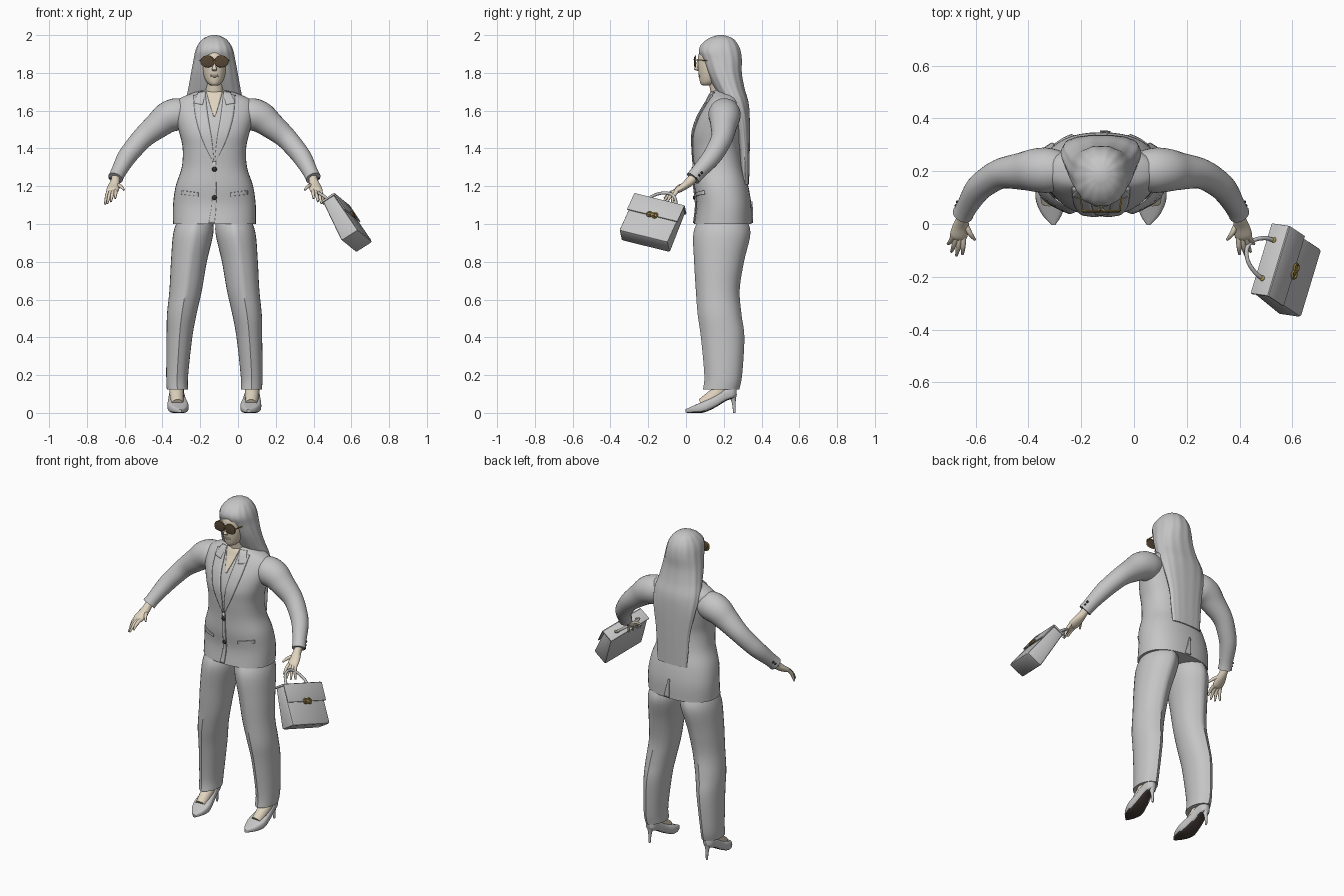
import bpy, bmesh, math
from mathutils import Vector, Matrix
from mathutils.bvhtree import BVHTree

cube = bpy.data.objects.get("Cube")
if cube:
    bpy.data.objects.remove(cube, do_unlink=True)

CX = -0.125  # body centre line


def material(name, r, g, b):
    m = bpy.data.materials.new(name)
    m.use_nodes = True
    m.diffuse_color = (r, g, b, 1)
    m.node_tree.nodes["Principled BSDF"].inputs["Base Color"].default_value = (r, g, b, 1)
    return m


GREY = material("suit grey", .56, .56, .56)
SKIN = material("skin", .75, .66, .52)
LENS = material("smoked lens", .09, .06, .035)
GOLD = material("gold", .4, .27, .06)
DARK = material("dark button", .03, .03, .03)
SOLE = material("dark sole", .06, .045, .04)


def finish(name, bm, mat, matrix=None, angle=50):
    bmesh.ops.recalc_face_normals(bm, faces=bm.faces)
    me = bpy.data.meshes.new(name)
    if matrix:
        bm.transform(matrix)
    bm.to_mesh(me)
    bm.free()
    me.materials.append(mat)
    for p in me.polygons:
        p.use_smooth = True
    me.set_sharp_from_angle(angle=math.radians(angle))
    ob = bpy.data.objects.new(name, me)
    bpy.context.collection.objects.link(ob)
    return ob


def smooth_keys(keys, steps):
    """Catmull-Rom interpolation of number tuples."""
    out = []
    for i in range(len(keys) - 1):
        a, b = keys[max(i - 1, 0)], keys[i]
        c, d = keys[i + 1], keys[min(i + 2, len(keys) - 1)]
        for k in range(steps):
            t = k / steps
            out.append([q + .5 * t * (r - p + t * (2 * p - 5 * q + 4 * r - s + t * (3 * (q - r) + s - p)))
                        for p, q, r, s in zip(a, b, c, d)])
    return out + [list(keys[-1])]


def loft(name, keys, mat, axis="z", side=1, n=28, steps=5, power=2.0, crease=0.0, ripple=0.0, matrix=None, cx=CX):
    """Skin rings given as x, y, z, radius, radius; axis is z, y or along the path."""
    rows = smooth_keys([k if len(k) == 5 else (*k, k[3]) for k in keys], steps)
    pts = [Vector((cx + side * r[0], r[1], r[2])) for r in rows]
    # The path frame leans on the axis the path moves along least
    spans = [max(p[i] for p in pts) - min(p[i] for p in pts) for i in range(3)]
    ref = Vector([float(i == spans.index(min(spans))) for i in range(3)])
    bm = bmesh.new()
    rings = []
    for i, (p, r) in enumerate(zip(pts, rows)):
        u, v = Vector((1, 0, 0)), Vector((0, 1, 0))
        if axis == "y":
            v = Vector((0, 0, 1))
        elif axis == "path":
            t = (pts[min(i + 1, len(pts) - 1)] - pts[max(i - 1, 0)]).normalized()
            u = t.cross(ref).normalized()
            v = u.cross(t)
        ring = []
        for j in range(n):
            a = math.tau * j / n
            c, s = math.cos(a), math.sin(a)
            k = 1 + ripple * math.cos(14 * a)
            ring.append(bm.verts.new(p + u * k * r[3] * math.copysign(abs(c) ** (2 / power), c)
                                     + v * (k * r[4] * math.copysign(abs(s) ** (2 / power), s) + crease * s ** 61)))
        rings.append(ring)
    for a, b in zip(rings, rings[1:]):
        for j in range(n):
            bm.faces.new((a[j], a[(j + 1) % n], b[(j + 1) % n], b[j]))
    bm.faces.new(rings[0])
    bm.faces.new(rings[-1])
    return finish(name, bm, mat, matrix)


def ball(name, loc, size, mat, matrix=None):
    bm = bmesh.new()
    bmesh.ops.create_uvsphere(bm, u_segments=16, v_segments=10, radius=1)
    bm.transform(Matrix.Translation(loc) @ Matrix.Diagonal((*size, 1)))
    return finish(name, bm, mat, matrix)


def hoop(name, loc, rx, rz, thick, mat, matrix=None):
    pts = [(loc[0] + rx * math.cos(a), loc[1], loc[2] + rz * math.sin(a), thick)
           for a in (math.tau * i / 24 for i in range(25))]
    return loft(name, pts, mat, "path", n=6, steps=1, cx=0, matrix=matrix)


# Jacket body
torso = loft("jacket", [(0, .195, 1.0, .219, .152), (0, .2, 1.1, .219, .146), (0, .187, 1.2, .205, .143),
                        (0, .172, 1.3, .173, .13), (0, .162, 1.4, .168, .127), (0, .165, 1.48, .185, .131),
                        (0, .18, 1.56, .207, .122), (0, .193, 1.62, .214, .102), (0, .2, 1.66, .19, .085),
                        (0, .2, 1.69, .125, .07), (0, .2, 1.71, .065, .05)], GREY, power=2.3, n=40)
surface = BVHTree.FromPolygons([v.co.copy() for v in torso.data.vertices],
                               [tuple(p.vertices) for p in torso.data.polygons])


def patch(name, left, right, mat, off=.004, side=1, front=True):
    """Thin plate laid on the jacket between two edges of (x, z) points."""
    d = 1 if front else -1
    bm = bmesh.new()
    rows = []
    for a, b in zip(smooth_keys(left, 6), smooth_keys(right, 6)):
        row = []
        for k in range(7):
            x = CX + side * (a[0] + (b[0] - a[0]) * k / 6)
            z = a[1] + (b[1] - a[1]) * k / 6
            hit = surface.ray_cast(Vector((x, -d, z)), Vector((0, d, 0)))[0]
            row.append(bm.verts.new((x, (hit.y if hit else .15) - d * off, z)))
        rows.append(row)
    for a, b in zip(rows, rows[1:]):
        for k in range(6):
            bm.faces.new((a[k], a[k + 1], b[k + 1], b[k]))
    ob = finish(name, bm, mat)
    mod = ob.modifiers.new("thickness", "SOLIDIFY")
    mod.thickness = .006
    mod.offset = 0


# Neckline, front closure and back vent
patch("neckline_skin", [(-.043, 1.7), (-.026, 1.64), (-.004, 1.57)], [(.043, 1.7), (.026, 1.64), (.004, 1.57)], SKIN, .003)
patch("front_overlap", [(-.01, 1.33), (-.012, 1.12), (-.03, 1.005)], [(.008, 1.33), (.01, 1.12), (.0, 1.005)], GREY)
patch("back_vent_flap", [(-.004, 1.12), (-.004, 1.005)], [(.004, 1.12), (.035, 1.005)], GREY, front=False)
for z in (1.29, 1.14):
    y = surface.ray_cast(Vector((CX, -1, z)), Vector((0, 1, 0)))[0].y
    ball("jacket_button", (CX, y - .007, z), (.013, .007, .013), DARK)

for s, label in ((1, "left"), (-1, "right")):
    # Lapel, collar and pocket flap
    patch(label + "_lapel", [(.048, 1.695), (.035, 1.58), (.014, 1.45), (.002, 1.33)],
          [(.11, 1.68), (.1, 1.57), (.065, 1.45), (.008, 1.33)], GREY, .004, s)
    patch(label + "_collar", [(.046, 1.7), (.062, 1.63)], [(.085, 1.697), (.11, 1.64)], GREY, .006, s)
    patch(label + "_pocket_flap", [(.085, 1.165), (.085, 1.147)], [(.175, 1.178), (.175, 1.157)], GREY, .003, s)

    # Sleeve with cuff buttons
    loft(label + "_sleeve", [(.12, .2, 1.59, .065), (.19, .203, 1.583, .084), (.245, .204, 1.565, .083),
                             (.3, .2, 1.523, .071), (.375, .192, 1.46, .058), (.43, .163, 1.398, .053),
                             (.47, .128, 1.345, .049), (.508, .066, 1.275, .04), (.524, .037, 1.242, .04)],
         GREY, "path", s)
    for k in range(3):
        ball(label + "_cuff_button", (CX + s * (.543 + .005 * k), .083 - .014 * k, 1.272 - .014 * k),
             (.007, .007, .007), DARK)

    # Hand: palm, thumb and fingers
    loft(label + "_palm", [(.52, .05, 1.255, .023), (.525, .02, 1.225, .024), (.532, -.01, 1.2, .02, .031),
                           (.54, -.045, 1.178, .016, .033), (.543, -.06, 1.168, .008, .022)], SKIN, "path", s, n=16)
    tips = [(.478, -.06, 1.18), (.525, -.115, 1.135), (.548, -.12, 1.118), (.567, -.105, 1.108), (.58, -.075, 1.103)]
    for k, tip in enumerate(tips):
        base = Vector((.508 + .013 * k, -.045, 1.178)) if k else Vector((.515, 0, 1.207))
        end = Vector(tip)
        mid = base.lerp(end, .5) + Vector((0, -.006, .006))
        loft(label + ("_finger" if k else "_thumb"), [(*base, .011), (*mid, .0095), (*end, .005)],
             SKIN, "path", s, n=8, steps=4)

    # Trouser leg with pressed crease
    loft(label + "_trouser_leg", [(.196, .186, .125, .056, .088), (.197, .197, .2, .058, .092),
                                  (.185, .194, .4, .068, .107), (.173, .178, .52, .078, .108),
                                  (.152, .168, .65, .086, .108), (.135, .175, .8, .095, .124),
                                  (.112, .19, .95, .106, .143), (.1, .195, 1.03, .09, .115)],
         GREY, "z", s, n=32, crease=.008)

    # Foot and pointed pump
    loft(label + "_foot", [(.195, .085, .045, .032), (.198, .135, .08, .036), (.2, .18, .12, .038), (.2, .195, .2, .034)],
         SKIN, "path", s, n=16)
    shoe = loft(label + "_shoe", [(.18, -.003, .01, .007, .009), (.186, .035, .018, .037, .018),
                                  (.192, .09, .031, .055, .03), (.197, .15, .058, .048, .032),
                                  (.2, .21, .096, .038, .034), (.2, .25, .11, .03, .032),
                                  (.2, .268, .112, .012, .02)], GREY, "y", s, n=24, power=3.4)
    shoe.data.materials.append(SOLE)
    for p in shoe.data.polygons:
        p.material_index = int(p.normal.z < -.75)
    loft(label + "_heel", [(.2, .245, .1, .024), (.2, .252, .06, .011), (.2, .256, 0, .006)], GREY, "z", s, n=12)

    # Sunglass lens, frame and temple
    x = .037
    loft(label + "_lens", [(x, .043, 1.86, .026, .022), (x, .045, 1.86, .034, .028), (x, .051, 1.86, .034, .028),
                           (x, .053, 1.86, .026, .022)], LENS, "y", s, steps=1, power=2.8)
    hoop(label + "_lens_frame", (CX + s * x, .05, 1.86), .035, .029, .003, GOLD)
    loft(label + "_temple", [(.07, .05, 1.868, .004), (.075, .085, 1.867, .003), (.077, .13, 1.862, .003)],
         GOLD, "path", s, n=6)

# Neck and head
loft("neck", [(0, .2, 1.6, .06), (0, .185, 1.68, .053), (0, .17, 1.74, .047), (0, .165, 1.8, .05)], SKIN)
loft("face", [(0, .11, 1.732, .012, .018), (0, .117, 1.74, .03, .038), (0, .128, 1.76, .046, .056),
              (0, .142, 1.8, .061, .076), (0, .15, 1.85, .068, .088), (0, .155, 1.9, .067, .088),
              (0, .16, 1.95, .05, .06)], SKIN)
loft("nose", [(0, .066, 1.865, .006), (0, .056, 1.835, .009), (0, .052, 1.82, .013, .01),
              (0, .064, 1.811, .01, .006)], SKIN, n=12)
for z in (1.781, 1.789):
    ball("lip", (CX, .074, z), (.022, .009, .005), SKIN)
loft("sunglass_bridge", [(-.008, .046, 1.868, .003), (0, .043, 1.871, .003), (.008, .046, 1.868, .003)],
     GOLD, "path", n=6)

# Long hair, lightly waved
loft("hair", [(0, .316, 1.21, .1, .018), (0, .312, 1.3, .108, .024), (0, .308, 1.42, .118, .03),
              (0, .294, 1.55, .142, .044), (0, .264, 1.64, .15, .068), (0, .23, 1.72, .136, .08),
              (0, .203, 1.8, .122, .093), (0, .19, 1.87, .109, .106), (0, .179, 1.915, .1, .111),
              (0, .178, 1.95, .085, .098), (0, .183, 1.98, .06, .068), (0, .185, 1.996, .028, .03),
              (0, .185, 2, .006, .006)], GREY, power=2.2, n=84, ripple=.012)

# Necklace and pendant
loft("necklace", [(-.046, .15, 1.69, .003), (-.028, .11, 1.645, .003), (0, .088, 1.61, .003),
                  (.028, .11, 1.645, .003), (.046, .15, 1.69, .003)], GOLD, "path", n=6)
ball("pendant", (CX, .084, 1.6), (.007, .005, .01), GOLD)

# Handbag, modelled upright and then tilted into the hand
up = Vector((-.47, .342, .812)).normalized()
across = Vector((.301, .904, -.266))
across = (across - up * across.dot(up)).normalized()
tilt = Matrix((across, up.cross(across), up)).transposed().to_4x4()
bag = Matrix.Translation((.573, -.178, 1.007)) @ tilt


def bag_box(name, size, z, taper, mat, bevel, shift=0.0):
    """Box whose top is narrowed in depth by taper."""
    bm = bmesh.new()
    bmesh.ops.create_cube(bm, size=1)
    for v in bm.verts:
        k = taper if v.co.z > 0 else 1
        v.co = (v.co.x * size[0], v.co.y * size[1] * k + shift * k, z + v.co.z * size[2])
    bmesh.ops.bevel(bm, geom=bm.edges[:], offset=bevel, segments=2, affect="EDGES", profile=.5)
    return finish(name, bm, mat, bag, 40)


bag_box("bag_body", (.278, .106, .246), 0, .66, GREY, .012)
bag_box("bag_flap", (.286, .008, .11), .07, .86, GREY, .002, -.047)
bag_box("bag_lid", (.286, .08, .012), .122, .95, GREY, .004)
for x in (-.014, .014):
    hoop("bag_clasp_ring", (x, -.055, .016), .014, .014, .005, GOLD, bag)
bag_box("bag_clasp_bar", (.03, .008, .01), .016, 1, GOLD, .002, -.055)
loft("bag_handle", [(-.078, .005, .115, .008), (-.07, .02, .16, .008), (-.04, .04, .205, .008), (.005, .048, .224, .008),
                    (.045, .04, .205, .008), (.072, .02, .16, .008), (.078, .005, .115, .008)],
     GREY, "path", n=10, cx=0, matrix=bag)
for x in (-.078, .078):
    ball("handle_mount", (x, .005, .129), (.011, .01, .006), GOLD, bag)
